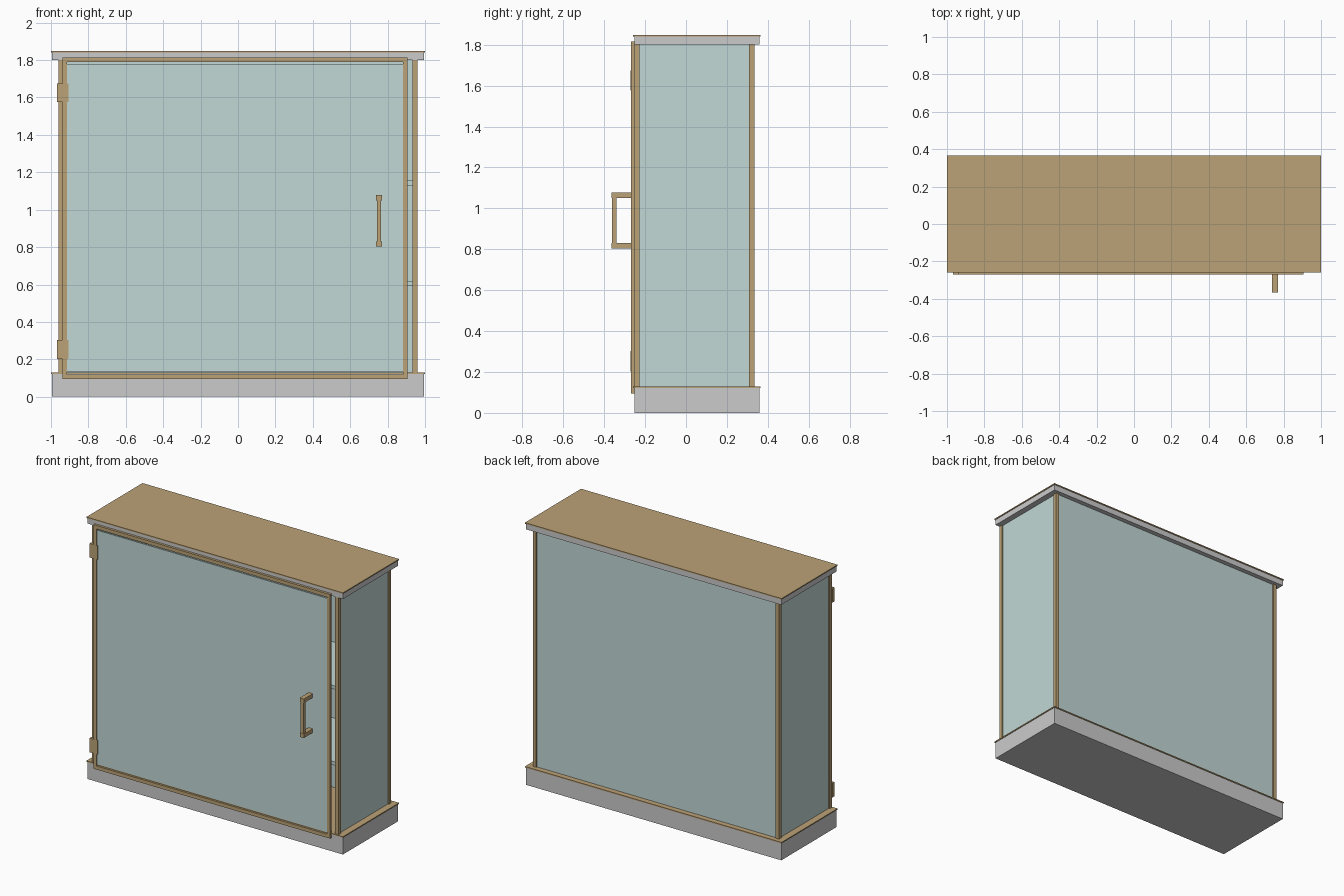
import bpy

if "Cube" in bpy.data.objects:
    bpy.data.objects.remove(bpy.data.objects["Cube"])


def material(name, rgb):
    m = bpy.data.materials.new(name)
    m.diffuse_color = (*rgb, 1)
    m.use_nodes = True
    m.node_tree.nodes["Principled BSDF"].inputs["Base Color"].default_value = m.diffuse_color
    return m


BRASS = material("brass", (0.50, 0.36, 0.18))
GLASS = material("glass", (0.54, 0.69, 0.67))


def box(name, x, y, z, mat=None):
    """Box given by its (min, max) range on each axis."""
    bpy.ops.mesh.primitive_cube_add(size=1)
    ob = bpy.context.object
    ob.name = name
    ob.location = [(a + b) / 2 for a, b in (x, y, z)]
    ob.scale = [b - a for a, b in (x, y, z)]
    bpy.ops.object.transform_apply(location=False, rotation=False, scale=True)
    if mat:
        ob.data.materials.append(mat)
    return ob


def frame(name, x, z, y, w, mat):
    """Rectangular frame with a mitred inner opening, w wide."""
    corners = ((0, 0), (1, 0), (1, 1), (0, 1))
    verts = []
    for depth in y:
        for inset in (0, w):
            xs, zs = (x[0] + inset, x[1] - inset), (z[0] + inset, z[1] - inset)
            verts += [(xs[i], depth, zs[k]) for i, k in corners]
    faces = []
    for i in range(4):
        j = (i + 1) % 4
        faces += [(i, j, 4 + j, 4 + i), (8 + j, 8 + i, 12 + i, 12 + j),
                  (j, i, 8 + i, 8 + j), (4 + i, 4 + j, 12 + j, 12 + i)]
    me = bpy.data.meshes.new(name)
    me.from_pydata(verts, [], faces)
    me.materials.append(mat)
    ob = bpy.data.objects.new(name, me)
    bpy.context.collection.objects.link(ob)
    return ob


# Plinth and canopy, each with a thin overhanging brass plate
BODY_X, BODY_Y = (-0.995, 0.995), (-0.253, 0.36)
PLATE_X, PLATE_Y = (-1, 1), (-0.26, 0.365)
box("plinth", BODY_X, BODY_Y, (0, 0.122))
box("plinth_plate", PLATE_X, PLATE_Y, (0.122, 0.13), BRASS)
box("canopy", BODY_X, BODY_Y, (1.80, 1.84))
box("canopy_plate", PLATE_X, PLATE_Y, (1.84, 1.848), BRASS)

# Corner posts and side panes
for side, s in (("left", -1), ("right", 1)):
    post_x = sorted((s * 0.933, s * 0.96))
    for end, y in (("front", (-0.253, -0.227)), ("back", (0.309, 0.335))):
        box(f"{end}_{side}_post", post_x, y, (0.13, 1.80), BRASS)
    box(f"{side}_pane", sorted((s * 0.942, s * 0.952)), (-0.227, 0.309), (0.13, 1.80), GLASS)

# Back pane
box("back_pane", (-0.933, 0.933), (0.317, 0.327), (0.13, 1.80), GLASS)

# Glass shelves
for i, z in enumerate((0.595, 1.13)):
    box(f"shelf_{i + 1}", (-0.94, 0.94), (-0.225, 0.315), (z, z + 0.025), GLASS)

# Door: brass frame and pane
frame("door_frame", (-0.938, 0.906), (0.095, 1.815), (-0.27, -0.252), 0.025, BRASS)
box("door_pane", (-0.914, 0.882), (-0.266, -0.256), (0.131, 1.78), GLASS)

# Hinges
for i, z in enumerate((0.203, 1.575)):
    box(f"hinge_{i + 1}", (-0.967, -0.907), (-0.271, -0.25), (z, z + 0.1), BRASS)

# Handle: two arms and a slimmer grip
for i, z in enumerate((0.803, 1.05)):
    box(f"handle_arm_{i + 1}", (0.737, 0.769), (-0.365, -0.264), (z, z + 0.028), BRASS)
box("handle_grip", (0.742, 0.765), (-0.363, -0.339), (0.82, 1.06), BRASS)
